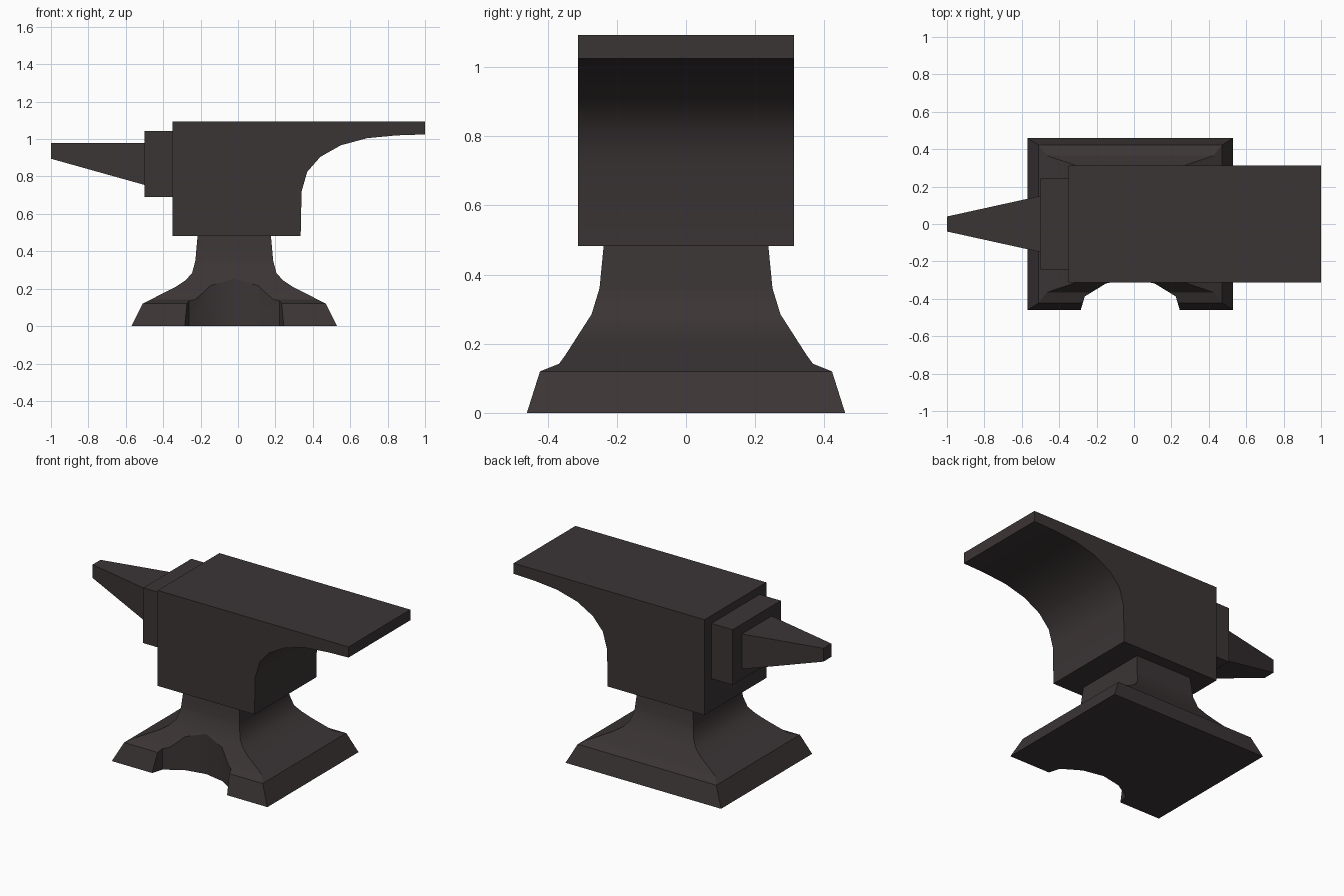
import bpy, bmesh, math

if "Cube" in bpy.data.objects:
    bpy.data.objects.remove(bpy.data.objects["Cube"])

iron = bpy.data.materials.new("dark iron")
iron.diffuse_color = (0.044, 0.035, 0.036, 1)
iron.use_nodes = True
iron.node_tree.nodes["Principled BSDF"].inputs["Base Color"].default_value = iron.diffuse_color


def loft(name, rings):
    """Closed solid through a list of rings with equal point counts."""
    bm = bmesh.new()
    loops = [[bm.verts.new(p) for p in ring] for ring in rings]
    for a, b in zip(loops, loops[1:]):
        for i in range(len(a)):
            j = (i + 1) % len(a)
            bm.faces.new((a[i], a[j], b[j], b[i]))
    bm.faces.new(loops[0][::-1])
    bm.faces.new(loops[-1])
    bmesh.ops.recalc_face_normals(bm, faces=bm.faces)
    mesh = bpy.data.meshes.new(name)
    bm.to_mesh(mesh)
    bm.free()
    mesh.materials.append(iron)
    ob = bpy.data.objects.new(name, mesh)
    bpy.context.collection.objects.link(ob)
    return ob


def rect_x(x, hy, z0, z1):
    return [(x, -hy, z0), (x, hy, z0), (x, hy, z1), (x, -hy, z1)]


def rect_z(z, cx, hx, hy):
    return [(cx - hx, -hy, z), (cx + hx, -hy, z), (cx + hx, hy, z), (cx - hx, hy, z)]


def activate(ob):
    bpy.ops.object.select_all(action='DESELECT')
    ob.select_set(True)
    bpy.context.view_layer.objects.active = ob


def smooth(ob):
    activate(ob)
    bpy.ops.object.shade_smooth_by_angle(angle=math.radians(30))


def interp(profile, z):
    for (z0, w0), (z1, w1) in zip(profile, profile[1:]):
        if z0 <= z <= z1:
            return w0 + (w1 - w0) * (z - z0) / (z1 - z0)


# Body with the curved overhanging heel
outline = [(-0.35, 0.483), (0.335, 0.483), (0.34, 0.72), (0.37, 0.825), (0.44, 0.905),
           (0.55, 0.967), (0.69, 1.005), (0.85, 1.02), (1.0, 1.025), (1.0, 1.093), (-0.35, 1.093)]
body = loft("body", [[(x, y, z) for x, z in outline] for y in (-0.312, 0.312)])
smooth(body)

# Step block and tapered horn
loft("step_block", [rect_x(-0.5, 0.243, 0.69, 1.043), rect_x(-0.35, 0.243, 0.69, 1.043)])
loft("horn", [rect_x(-1.0, 0.04, 0.895, 0.98), rect_x(-0.5, 0.15, 0.755, 0.98)])

# Flared foot: half widths by height in each direction
CX = -0.02
wide = [(0, 0.55), (0.12, 0.49), (0.21, 0.313), (0.245, 0.26), (0.285, 0.225), (0.35, 0.208), (0.483, 0.196)]
deep = [(0, 0.46), (0.12, 0.422), (0.142, 0.367), (0.165, 0.35), (0.285, 0.273), (0.36, 0.25), (0.483, 0.238)]
heights = sorted({z for z, _ in wide + deep})
foot = loft("foot", [rect_z(z, CX, interp(wide, z), interp(deep, z)) for z in heights])

# Rounded notch cut in the front of the foot
half = [(0.28, -0.55), (0.277, -0.5), (0.243, -0.387), (0.13, -0.318)]
notch = half + [(0, -0.292)] + [(-x, y) for x, y in reversed(half)]
cutter = loft("notch_cutter", [[(CX + x, y, z) for x, y in notch] for z in (-0.1, 0.4)])
cutter.hide_render = True
cut = foot.modifiers.new("notch", 'BOOLEAN')
cut.operation = 'DIFFERENCE'
cut.solver = 'EXACT'
cut.object = cutter
activate(foot)
bpy.ops.object.modifier_apply(modifier=cut.name)
bpy.data.objects.remove(cutter)
smooth(foot)
